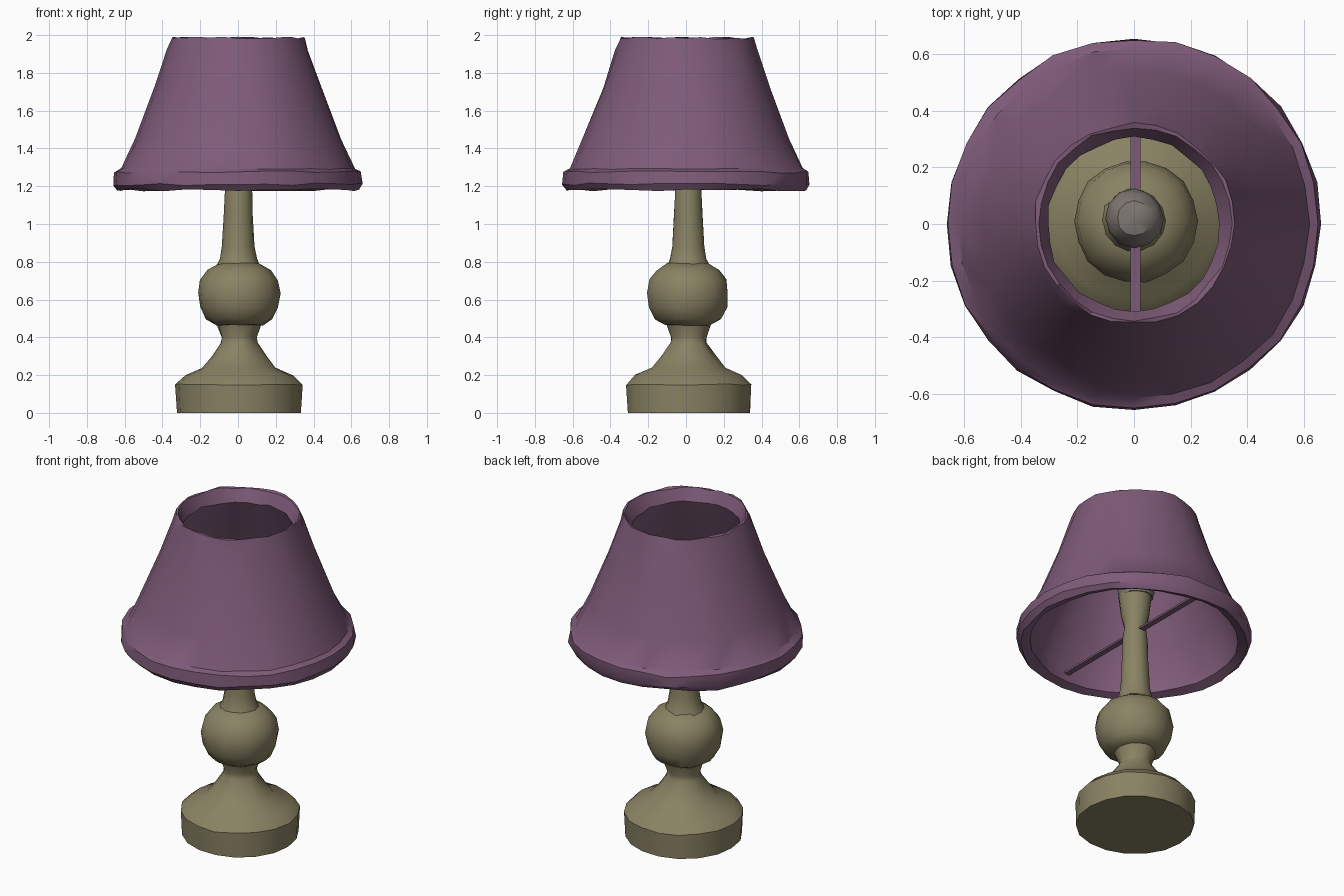
import bpy, bmesh, math, random

if "Cube" in bpy.data.objects:
    bpy.data.objects.remove(bpy.data.objects["Cube"])
random.seed(4)


def material(name, color):
    m = bpy.data.materials.new(name)
    m.diffuse_color = (*color, 1)
    m.use_nodes = True
    m.node_tree.nodes["Principled BSDF"].inputs["Base Color"].default_value = m.diffuse_color
    return m


OLIVE = material("olive_wood", (0.25, 0.225, 0.125))
PURPLE = material("purple_fabric", (0.21, 0.105, 0.19))
GREY = material("bulb_grey", (0.21, 0.19, 0.17))


def finish(bm, name, mat, angle):
    bmesh.ops.recalc_face_normals(bm, faces=bm.faces)
    mesh = bpy.data.meshes.new(name)
    bm.to_mesh(mesh)
    bm.free()
    ob = bpy.data.objects.new(name, mesh)
    bpy.context.collection.objects.link(ob)
    mesh.materials.append(mat)
    bpy.ops.object.select_all(action='DESELECT')
    ob.select_set(True)
    bpy.context.view_layer.objects.active = ob
    bpy.ops.object.shade_smooth_by_angle(angle=math.radians(angle))
    return ob


def lathe(name, profile, sides, mat, closed=False, wobble=0.0, angle=35, shift=(0, 0)):
    """Spin (radius, z) points; closed profiles make a hollow shell, others get caps."""
    bm = bmesh.new()
    rings = []
    for r, z in profile:
        ring = []
        for i in range(sides):
            a = math.tau * i / sides
            rr = r + random.uniform(-wobble, wobble)
            zz = z + (random.uniform(-wobble, wobble) if z > 0 else 0)
            ring.append(bm.verts.new((rr * math.cos(a) + shift[0],
                                      rr * math.sin(a) + shift[1], zz)))
        rings.append(ring)
    pairs = list(zip(rings, rings[1:])) + ([(rings[-1], rings[0])] if closed else [])
    for lo, hi in pairs:
        for i in range(sides):
            j = (i + 1) % sides
            bm.faces.new((lo[i], lo[j], hi[j], hi[i]))
    if not closed:
        bm.faces.new(rings[0][::-1])
        bm.faces.new(rings[-1])
    return finish(bm, name, mat, angle)


# Turned foot with its tapering shoulder
lathe("foot", [(0.33, 0), (0.335, 0.15), (0.285, 0.20), (0.195, 0.24),
               (0.145, 0.30), (0.095, 0.37), (0.092, 0.40), (0.122, 0.48)],
      18, OLIVE, wobble=0.004, shift=(0.005, 0.015))

# Ball in the middle of the stem
lathe("stem_ball", [(0.125, 0.465), (0.175, 0.495), (0.208, 0.56), (0.217, 0.635),
                    (0.204, 0.705), (0.165, 0.755), (0.11, 0.79)],
      18, OLIVE, wobble=0.004, shift=(0.006, 0.01))

# Slim column and flared socket
lathe("column", [(0.12, 0.77), (0.098, 0.815), (0.086, 0.88), (0.076, 1.05),
                 (0.071, 1.20), (0.062, 1.28), (0.08, 1.36), (0.095, 1.48)],
      14, OLIVE, wobble=0.002, shift=(0.002, 0.012))

# Rounded bulb
lathe("bulb", [(0.092, 1.47), (0.104, 1.51), (0.094, 1.56), (0.06, 1.60), (0.02, 1.61)],
      12, GREY, wobble=0.003, shift=(0.002, 0.02))

# Hollow shade: outer wall, hem band, inner wall and sloping top lip
lathe("lampshade", [(0.585, 1.20), (0.635, 1.18), (0.658, 1.21), (0.655, 1.275),
                    (0.62, 1.295), (0.548, 1.45), (0.442, 1.72), (0.375, 1.92),
                    (0.352, 1.985), (0.342, 1.985), (0.305, 1.91), (0.40, 1.70),
                    (0.515, 1.45), (0.585, 1.28)],
      28, PURPLE, closed=True, wobble=0.007)

# Thin bar carrying the shade
bm = bmesh.new()
bmesh.ops.create_cube(bm, size=1)
for v in bm.verts:
    v.co = (v.co.x * 0.035 + 0.005, v.co.y * 1.16, v.co.z * 0.012 + 1.245)
finish(bm, "shade_support_bar", PURPLE, 30)
